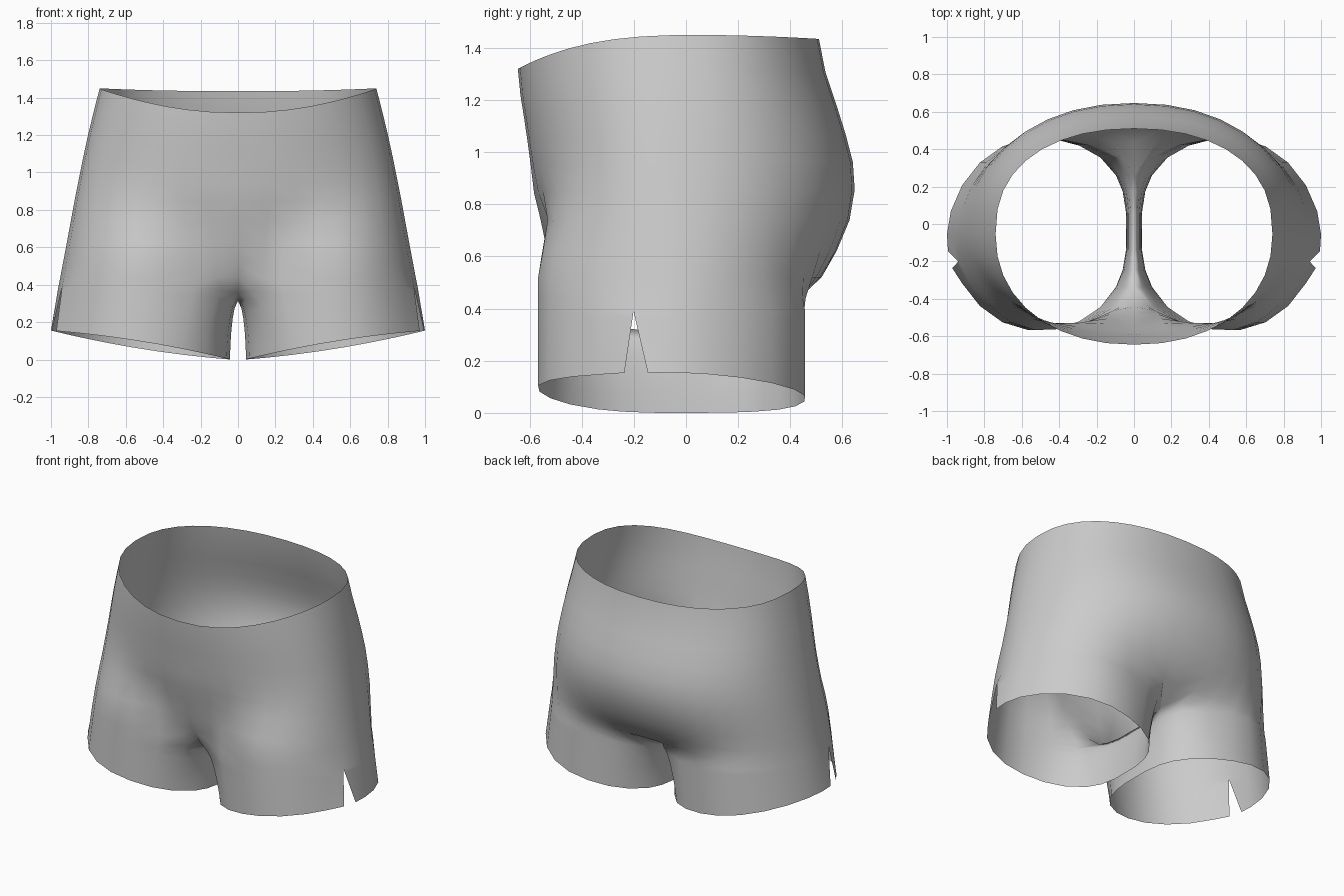
import bpy
import bmesh
from math import sin, cos, pi, radians

old = bpy.data.objects.get("Cube")
if old:
    bpy.data.objects.remove(old, do_unlink=True)

COLS = 18               # columns from front centre round the side to back centre
INNER = 5               # spans across the crotch
SLIT = 8                # column that opens into the side slit
PHI0 = radians(28)      # half angle of the inner thigh
YC = -0.055
LOOP_W = 0.96           # half width at the crotch loop

# Torso levels: height, half width, front y, back y,
# then the blend towards leg shape at the centre, front thigh and buttock
LEVELS = [
    (1.45, 0.74, -0.645, 0.51, 0, 0, 0),
    (1.32, 0.773, -0.635, 0.535, 0, 0, 0),
    (1.20, 0.802, -0.62, 0.575, 0, 0, 0),
    (1.08, 0.828, -0.606, 0.612, 0, 0, 0),
    (0.97, 0.85, -0.594, 0.64, 0, 0.05, 0),
    (0.86, 0.872, -0.583, 0.647, 0, 0.2, 0),
    (0.74, 0.894, -0.562, 0.635, 0.02, 0.5, 0.02),
    (0.62, 0.916, -0.55, 0.605, 0.08, 0.85, 0.12),
    (0.52, 0.935, -0.53, 0.585, 0.2, 1, 0.4),
    (0.44, 0.95, -0.51, 0.55, 0.4, 1, 0.75),
]
LEG_STEPS = (0, 0.12, 0.3, 0.55, 0.8, 1)


def lerp(a, b, f):
    return a + (b - a) * f


def clamp(v):
    return min(1, max(0, v))


def leg_point(phi, f):
    """Point on the leg, from the crotch loop (f=0) down to the hem (f=1)."""
    c, s = cos(phi), sin(phi)
    near = clamp((c - 0.2) / (cos(PHI0) - 0.2)) ** 2
    hem = 0.04 + 0.96 * (1 - c) / 2
    x = lerp(LOOP_W * hem * (1 - near), hem, lerp(f, sin(f * pi / 2) ** 0.5, near))
    # Fuller on the inner thigh, slimmer outside
    power = 1.15 if c < 0 else 0.8 if s > 0 else 0.65
    y = YC - 0.515 * (1 if s > 0 else -1) * abs(s) ** power
    if c > cos(PHI0) - 1e-6:
        top = 0.31 + 0.045 * (s / sin(PHI0)) ** 2
    else:
        top = 0.39 - 0.035 * near
    hem_z = max(0, 0.155 * (hem - 0.04) / 0.96 + 0.02 * s * abs(s))
    return x, y, lerp(top, hem_z, f)


def column_phi(j):
    return PHI0 + (2 * pi - 2 * PHI0) * j / COLS


def torso_point(j, level):
    z, w, front, back, centre, thigh, buttock = level
    t = pi * j / COLS
    c = cos(t)
    x = w * sin(t) ** 0.92 if 0 < j < COLS else 0
    if c > 0:
        end, outer, power = front, thigh, 0.92
    else:
        end, outer, power = back, buttock, 0.92 - 0.17 * max(0, z - 0.87)
    y = YC + (end - YC) * abs(c) ** power
    # The waistline dips at the front
    dip = 0.13 * (max(0, 0.1 - y) / 0.745) ** 3 + 0.015 * (max(0, y) / 0.5) ** 2
    z -= dip * max(0, (z - 0.75) / 0.7)
    # Ease into the leg shape, later at the centre than on the thighs
    side = clamp(x / 0.42)
    blend = lerp(centre, outer, side * side * (3 - 2 * side))
    lx, ly, _ = leg_point(column_phi(j), 0)
    return lerp(x, lx * w / LOOP_W, blend), lerp(y, ly, blend), z


bm = bmesh.new()


def skin(upper, lower):
    for j in range(len(upper) - 1):
        loop = [upper[j], lower[j], lower[j + 1], upper[j + 1]]
        bm.faces.new(list(dict.fromkeys(loop)))


# Torso rows, from the waist down to the crotch loop
rows = [[bm.verts.new(torso_point(j, lv)) for j in range(COLS + 1)] for lv in LEVELS]
inner_phis = [2 * pi - PHI0 + 2 * PHI0 * k / INNER for k in range(1, INNER)]
leg_rows = []
for f in LEG_STEPS:
    ring = []
    for j in range(COLS + 1):
        x, y, z = leg_point(column_phi(j), f)
        if j == SLIT:
            # Two edges that part towards the hem
            y -= 0.022
            a = bm.verts.new((x - 0.008 * f, y - 0.035 * f, z))
            b = a if f == 0 else bm.verts.new((x + 0.015 * f, y + 0.055 * f, z))
            ring += [a, b]
        else:
            ring.append(bm.verts.new((x, y, z)))
    ring += [bm.verts.new(leg_point(p, f)) for p in inner_phis]
    leg_rows.append(ring)

for upper, lower in zip(rows, rows[1:]):
    skin(upper, lower)
crotch = leg_rows[0][:SLIT + 1] + leg_rows[0][SLIT + 2:COLS + 2]
skin(rows[-1], crotch)

# Leg rows, closed round the inner thigh and open at the slit
turn = SLIT + 1
for upper, lower in zip(leg_rows, leg_rows[1:]):
    skin(upper[turn:] + upper[:turn], lower[turn:] + lower[:turn])

for face in bm.faces:
    face.smooth = True
mesh = bpy.data.meshes.new("shorts")
bm.to_mesh(mesh)
bm.free()

shorts = bpy.data.objects.new("shorts", mesh)
bpy.context.collection.objects.link(shorts)
mirror = shorts.modifiers.new("Mirror", 'MIRROR')
mirror.use_axis[0] = True
mirror.merge_threshold = 0.0005

# Plain grey cloth
grey = (0.6, 0.6, 0.6, 1)
cloth = bpy.data.materials.new("grey cloth")
cloth.use_nodes = True
cloth.diffuse_color = grey
cloth.node_tree.nodes["Principled BSDF"].inputs["Base Color"].default_value = grey
mesh.materials.append(cloth)
